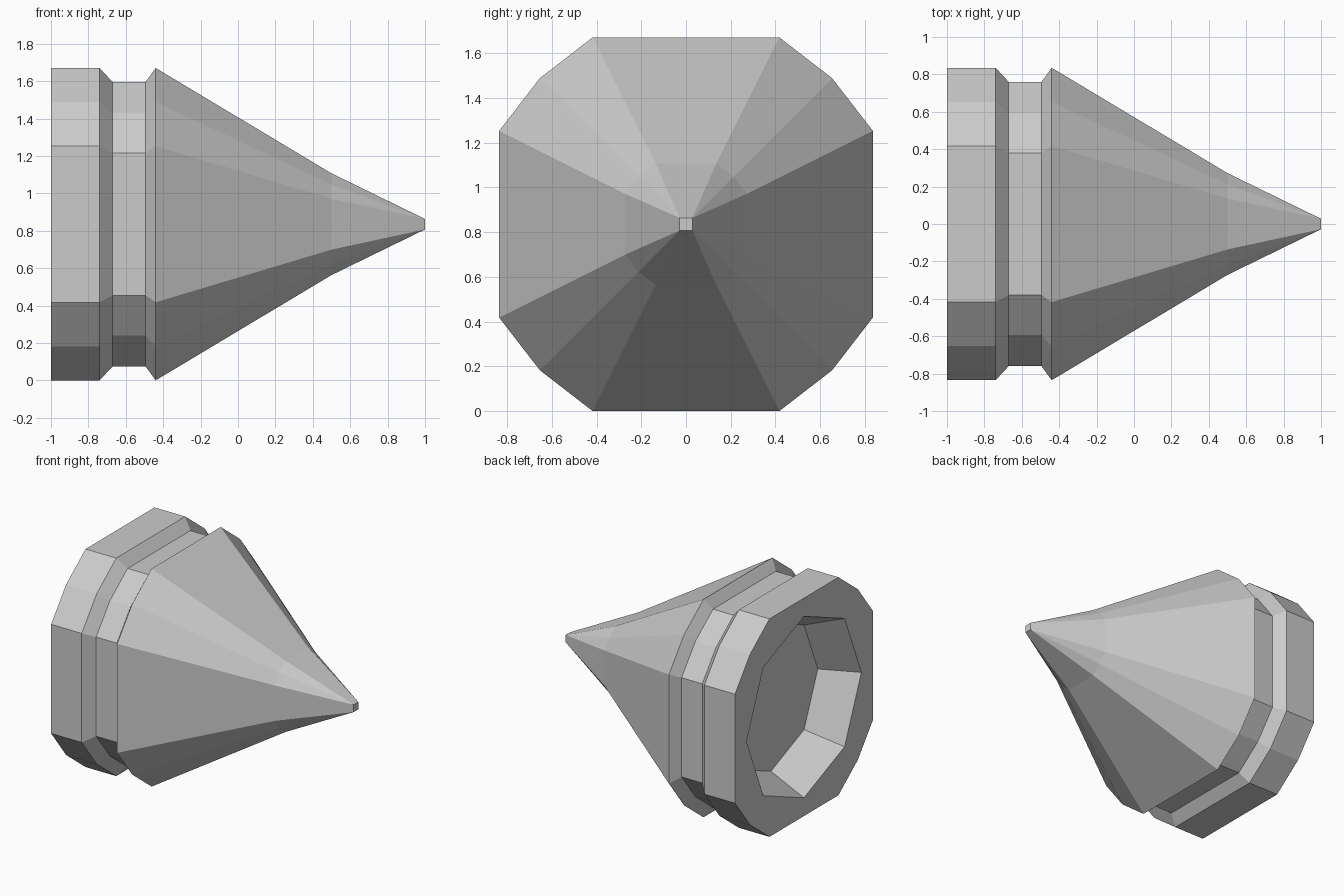
import bpy, bmesh
from math import cos, sin, pi

if "Cube" in bpy.data.objects:
    bpy.data.objects.remove(bpy.data.objects["Cube"], do_unlink=True)

MID = 0.835  # height of the axis

grey = bpy.data.materials.new("plain_grey")
grey.use_nodes = True
colour = (0.6, 0.6, 0.6, 1)
grey.diffuse_color = colour
grey.node_tree.nodes["Principled BSDF"].inputs["Base Color"].default_value = colour


def section(half, corner, diagonal):
    """Square outline with two-step chamfered corners, turned four times."""
    points = []
    y, z = half, corner
    quarter = [(half, corner), (diagonal, diagonal), (corner, half)]
    for _ in range(4):
        points += quarter
        quarter = [(-z, y) for y, z in quarter]
    return points


def octagon(radius):
    return [(radius * cos(i * pi / 4), radius * sin(i * pi / 4)) for i in range(8)]


def add_ring(bm, x, outline):
    return [bm.verts.new((x, y, MID + z)) for y, z in outline]


def loft(bm, rings):
    """Skin neighbouring rings with quads."""
    for a, b in zip(rings, rings[1:]):
        n = len(a)
        for i in range(n):
            j = (i + 1) % n
            bm.faces.new((a[i], a[j], b[j], b[i]))


def loop_edges(bm, ring):
    return [bm.edges.get((ring[i - 1], ring[i])) for i in range(len(ring))]


bm = bmesh.new()

# Outer shell: back collar, groove, then the tapering cone
profile = [(-1, 0.835), (-0.74, 0.835), (-0.67, 0.76), (-0.495, 0.76),
           (-0.44, 0.835), (0.5, 0.272)]
shell = [add_ring(bm, x, section(h, h / 2, h * 0.782)) for x, h in profile]
tip = 0.028
shell.append(add_ring(bm, 1, section(tip, tip, tip)))
loft(bm, shell)

# Octagonal recess in the back, narrowing to a flat floor
recess = [add_ring(bm, -1, octagon(0.695)), add_ring(bm, -0.72, octagon(0.567))]
loft(bm, recess)
bm.faces.new(recess[-1])

# Flat rim between the collar and the recess
bmesh.ops.triangle_fill(bm, use_beauty=True, normal=(-1, 0, 0),
                        edges=loop_edges(bm, shell[0]) + loop_edges(bm, recess[0]))

# Square tip: merge the corner points and cap it
bmesh.ops.remove_doubles(bm, verts=shell[-1], dist=0.001)
bmesh.ops.holes_fill(bm, edges=[e for e in bm.edges if e.is_boundary], sides=4)
bmesh.ops.recalc_face_normals(bm, faces=bm.faces)

mesh = bpy.data.meshes.new("pointed_cone")
bm.to_mesh(mesh)
bm.free()
mesh.materials.append(grey)
cone = bpy.data.objects.new("pointed_cone", mesh)
bpy.context.collection.objects.link(cone)
